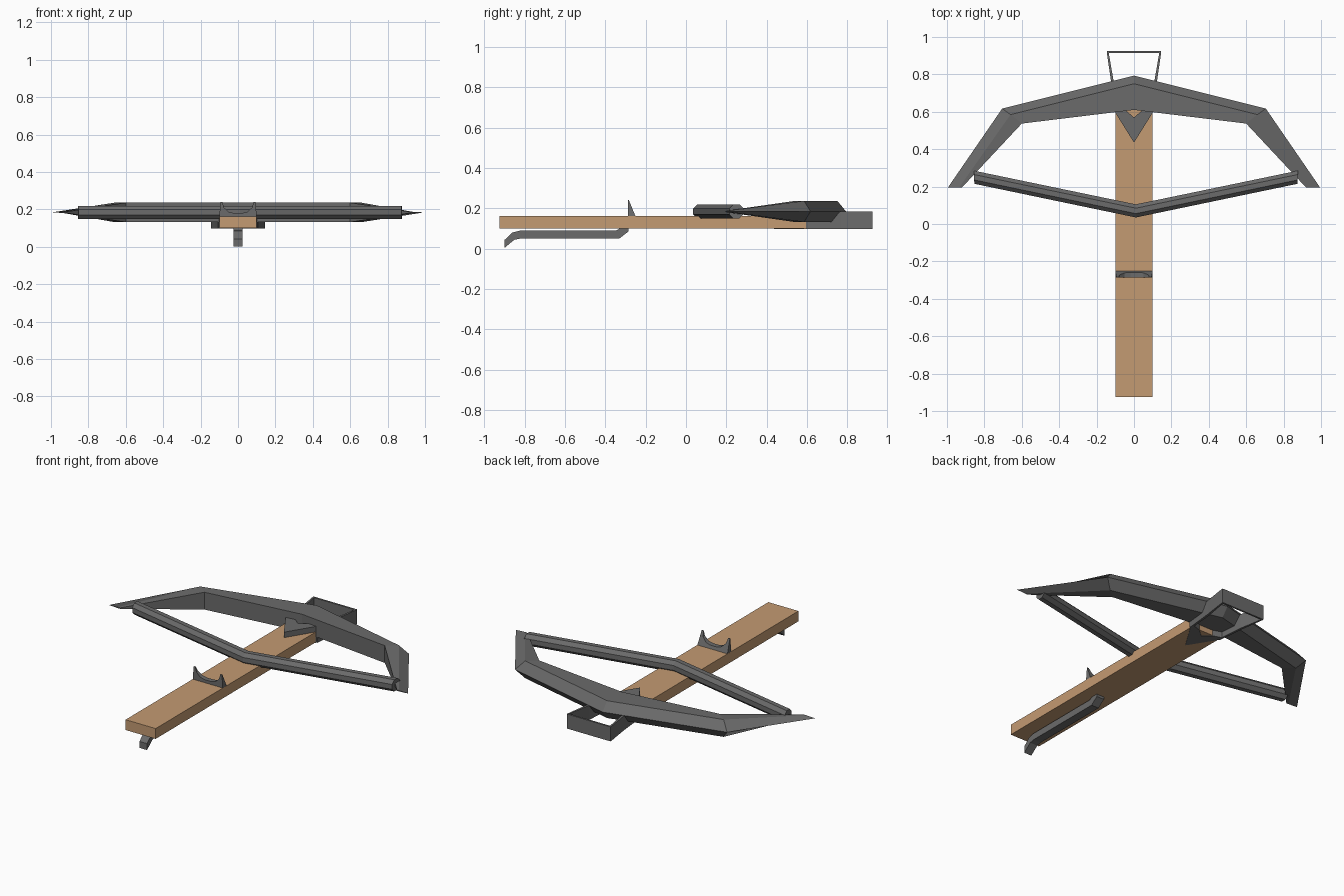
import bpy, bmesh, math
from mathutils import Vector

if "Cube" in bpy.data.objects:
    bpy.data.objects.remove(bpy.data.objects["Cube"])


def material(name, rgb):
    m = bpy.data.materials.new(name)
    m.diffuse_color = (*rgb, 1)
    m.use_nodes = True
    m.node_tree.nodes["Principled BSDF"].inputs["Base Color"].default_value = m.diffuse_color
    return m


WOOD = material("light_wood", (0.55, 0.325, 0.17))
METAL = material("dark_grey_metal", (0.145, 0.145, 0.145))


def finish(name, bm, mat):
    bmesh.ops.recalc_face_normals(bm, faces=bm.faces)
    me = bpy.data.meshes.new(name)
    bm.to_mesh(me)
    bm.free()
    me.materials.append(mat)
    ob = bpy.data.objects.new(name, me)
    bpy.context.collection.objects.link(ob)
    return ob


def loft(name, rings, mat):
    """Skin a list of equal-length point rings and cap both ends."""
    bm = bmesh.new()
    vs = [[bm.verts.new(p) for p in r] for r in rings]
    n = len(rings[0])
    for a, b in zip(vs, vs[1:]):
        for i in range(n):
            j = (i + 1) % n
            bm.faces.new((a[i], a[j], b[j], b[i]))
    bm.faces.new(vs[0])
    bm.faces.new(vs[-1])
    return finish(name, bm, mat)


# Wooden stock
loft("stock", [[(x, y, z) for x, z in ((-.1, .1), (.1, .1), (.1, .162), (-.1, .162))]
               for y in (-.925, .61)], WOOD)

# Bow limbs: sections from centre to tip, mirrored
MID = 0.184


def limb_section(outer, ridge, inner, h):
    pts = [(outer, 0), (ridge, h), (inner, h), (inner, -h), (ridge, -h)]
    return [(p[0], p[1], MID + dz) for p, dz in pts]


half = [limb_section((0, .793), (0, .75), (0, .61), .052),
        limb_section((.705, .617), (.66, .585), (.6, .537), .052),
        limb_section((.995, .195), (.935, .195), (.92, .195), .003)]
left = [[(-x, y, z) for x, y, z in s] for s in half[:0:-1]]
loft("bow_limbs", left + half, METAL)

# Thick eight-sided bow string bent at the middle
rings = []
for x, y in ((-.855, .25), (.01, .07), (.875, .25)):
    rings.append([(x - (0 if x == .01 else math.copysign(.2, x) * .038 * math.cos(a) * -.2),
                   y + .038 * math.cos(a), MID + .038 * math.sin(a))
                  for a in (math.pi / 8 + k * math.pi / 4 for k in range(8))])
loft("bow_string", rings, METAL)

# Trigger lever below the stock
lever = [(-.90, .003), (-.90, .042), (-.86, .08), (-.82, .09), (-.345, .09), (-.325, .102),
         (-.285, .102), (-.285, .085), (-.33, .05), (-.82, .05), (-.85, .044)]
loft("trigger_lever", [[(x, y, z) for y, z in lever] for x in (-.025, .025)], METAL)

# Rear sight: U-shaped wedge, thicker at the base
right = [(.1, .16), (.094, .24), (.083, .24), (.075, .21), (.05, .187), (.02, .18)]
sight = right + [(-x, z) for x, z in right[::-1]]
loft("rear_sight", [[(x, -.287, z) for x, z in sight],
                    [(x, -.25 - .033 * (z - .16) / .08, z) for x, z in sight]], METAL)

# V-shaped front bracket wrapped round the stock nose
vee = [(0, .435), (.103, .60), (.103, .63), (.05, .612), (0, .57), (-.05, .612), (-.103, .63), (-.103, .60)]
loft("nose_bracket", [[(x, y, z) for x, y in vee] for z in (.097, .195)], METAL)

# Stirrup: two thin arms and a front bar
path = [(.095, .6), (.11, .77), (.135, .915), (.145, .915), (.145, .925)]
inner = [(.107, .6), (.124, .77), (.145, .915)]
for side, sx in (("left", -1), ("right", 1)):
    arm = path[:3] + inner[::-1]
    loft("stirrup_arm_" + side, [[(sx * x, y, z) for x, y in arm] for z in (.097, .184)], METAL)
bar = [(-.145, .914), (.145, .914), (.145, .925), (-.145, .925)]
loft("stirrup_bar", [[(x, y, z) for x, y in bar] for z in (.097, .184)], METAL)
